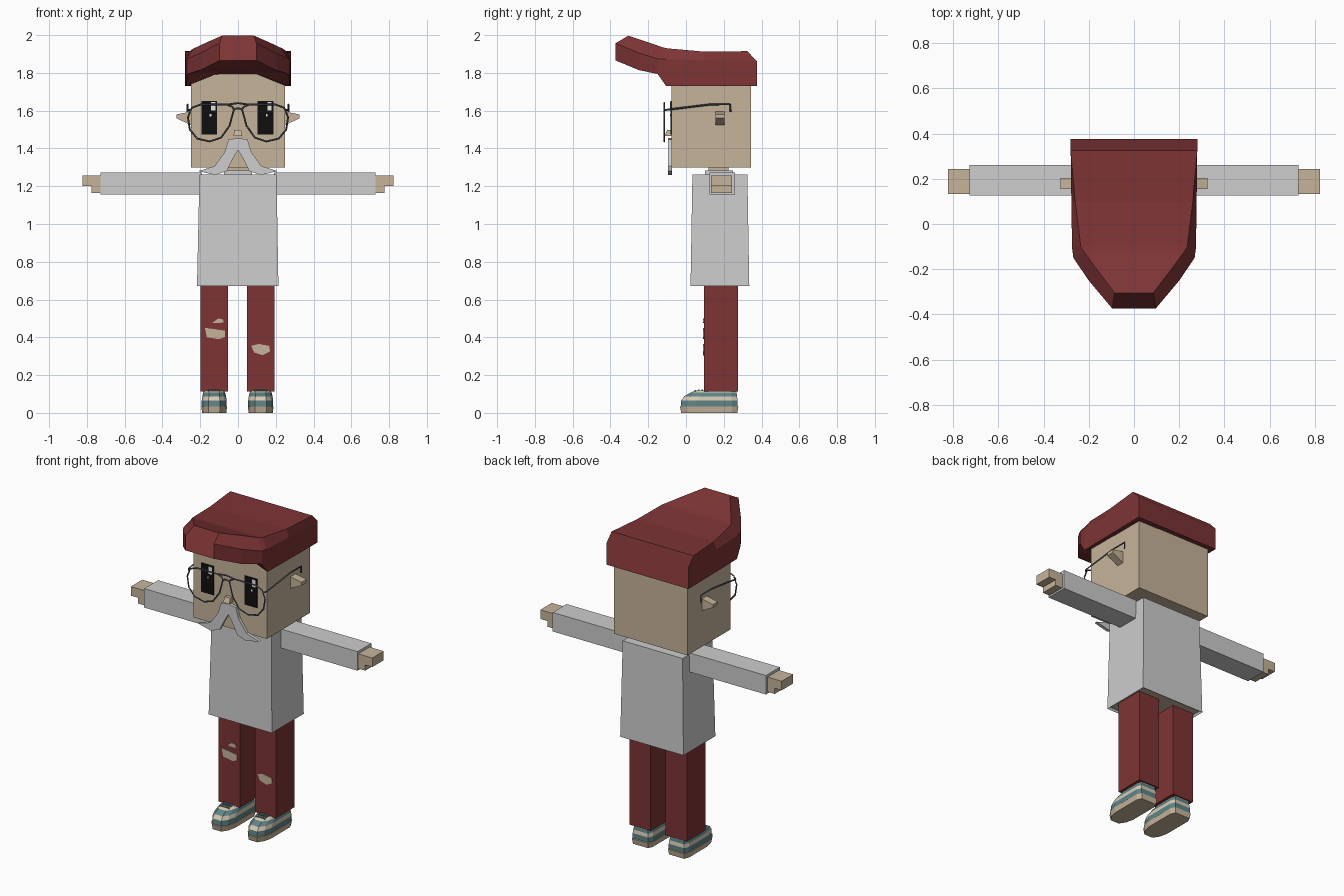
import bpy
import bmesh

default_cube = bpy.data.objects.get("Cube")
if default_cube:
    bpy.data.objects.remove(default_cube, do_unlink=True)


def make_material(name, red, green, blue):
    """Material from a display colour (0-255), stored as linear values."""
    linear = [((c / 255 + 0.055) / 1.055) ** 2.4 for c in (red, green, blue)] + [1.0]
    material = bpy.data.materials.new(name)
    material.use_nodes = True
    material.diffuse_color = linear
    shader = next(n for n in material.node_tree.nodes if n.type == "BSDF_PRINCIPLED")
    shader.inputs["Base Color"].default_value = linear
    shader.inputs["Roughness"].default_value = 0.9
    return material


SKIN = make_material("skin tan", 198, 180, 154)
SHIRT = make_material("light grey", 205, 205, 205)
RED = make_material("brick red", 126, 52, 53)
BLACK = make_material("eye black", 15, 15, 15)
WHITE = make_material("highlight white", 235, 235, 235)
WIRE = make_material("wire grey", 85, 86, 90)
TEAL = make_material("shoe teal", 96, 132, 134)
CREAM = make_material("shoe cream", 214, 203, 180)


def loft(name, rings, materials, cap=None, rim=None):
    """Join rings of points; one material per band, or one for all of them."""
    if not isinstance(materials, list):
        materials = [materials] * (len(rings) - 1)
    cap = cap or materials[-1]
    palette = list(dict.fromkeys(materials + [cap] + ([rim[1]] if rim else [])))
    bm = bmesh.new()
    loops = [[bm.verts.new(p) for p in ring] for ring in rings]
    count = len(loops[0])
    for low, high, material in zip(loops, loops[1:], materials):
        for i in range(count):
            j = (i + 1) % count
            face = bm.faces.new((low[i], low[j], high[j], high[i]))
            face.material_index = palette.index(material)
    bottom = bm.faces.new(loops[0][::-1])
    bottom.material_index = palette.index(materials[0])
    bm.faces.new(loops[-1]).material_index = palette.index(cap)
    bmesh.ops.recalc_face_normals(bm, faces=bm.faces[:])
    if rim:
        bmesh.ops.inset_region(bm, faces=[bottom], thickness=rim[0], depth=-rim[0])
        bottom.material_index = palette.index(rim[1])
    mesh = bpy.data.meshes.new(name)
    bm.to_mesh(mesh)
    bm.free()
    for material in palette:
        mesh.materials.append(material)
    obj = bpy.data.objects.new(name, mesh)
    bpy.context.collection.objects.link(obj)
    return obj


def rect(x0, x1, y0, y1, z):
    return [(x0, y0, z), (x1, y0, z), (x1, y1, z), (x0, y1, z)]


def box(name, x, y, z, material):
    return loft(name, [rect(*x, *y, z[0]), rect(*x, *y, z[1])], material)


def plate(name, outline, front, back, material):
    """Extrude an x-z outline along y."""
    return loft(name, [[(x, y, z) for x, z in outline] for y in (front, back)], material)


def wire(name, points, closed=False):
    curve = bpy.data.curves.new(name, "CURVE")
    curve.dimensions = "3D"
    curve.bevel_depth = 0.005
    curve.bevel_resolution = 0
    spline = curve.splines.new("POLY")
    spline.points.add(len(points) - 1)
    for slot, point in zip(spline.points, points):
        slot.co = (*point, 1)
    spline.use_cyclic_u = closed
    curve.materials.append(WIRE)
    obj = bpy.data.objects.new(name, curve)
    bpy.context.collection.objects.link(obj)
    bpy.ops.object.select_all(action="DESELECT")
    obj.select_set(True)
    bpy.context.view_layer.objects.active = obj
    bpy.ops.object.convert(target="MESH")


# Head, neck and torso
box("head", (-0.25, 0.25), (-0.077, 0.343), (1.3, 1.82), SKIN)
box("neck", (-0.065, 0.065), (0.12, 0.225), (1.25, 1.31), SKIN)
box("collar", (-0.075, 0.075), (0.1, 0.25), (1.25, 1.283), SHIRT)
loft("shirt", [rect(-0.217, 0.214, 0.024, 0.335, 0.672),
               rect(-0.204, 0.204, 0.034, 0.325, 1.262)], SHIRT, rim=(0.012, SKIN))


# Beret-like cap: cross-sections from back to front
def cap_ring(y, y_top, half, half_top, z_under, z_side, z_mid, z_top):
    inner = min(half * 0.45, 0.1)
    right = [(inner, y, z_under), (half, y, z_side), (half, y, z_mid), (half_top, y_top, z_top)]
    return right + [(-px, py, pz) for px, py, pz in reversed(right)]


loft("cap", [
    cap_ring(0.375, 0.325, 0.28, 0.28, 1.73, 1.73, 1.862, 1.915),
    cap_ring(0.1, 0.1, 0.277, 0.26, 1.75, 1.73, 1.868, 1.912),
    cap_ring(-0.105, -0.1, 0.274, 0.235, 1.8, 1.73, 1.872, 1.93),
    cap_ring(-0.15, -0.125, 0.268, 0.22, 1.805, 1.794, 1.875, 1.936),
    cap_ring(-0.25, -0.2, 0.2, 0.165, 1.825, 1.815, 1.905, 1.962),
    cap_ring(-0.373, -0.305, 0.097, 0.085, 1.866, 1.866, 1.957, 1.997),
], RED)

# Eyes with highlights, both on the same side of each eye
for side, x in (("right", -0.152), ("left", 0.145)):
    def eye_patch(part, x0, x1, z0, z1, front, material):
        box(f"{side}_{part}", (x + x0, x + x1), (front, -0.076), (z0, z1), material)

    eye_patch("eye", -0.042, 0.042, 1.475, 1.652, -0.083, BLACK)
    eye_patch("eye_highlight", 0.01, 0.033, 1.6, 1.645, -0.085, WHITE)
    eye_patch("eye_glint", 0.002, 0.012, 1.57, 1.582, -0.085, WHITE)

# Nose, deeper at its lower edge
loft("nose", [rect(-0.024, 0.02, -0.113, -0.07, 1.466),
              rect(-0.02, 0.017, -0.1, -0.07, 1.497)], SKIN)

LENS = [(0.022, 1.605), (0.03, 1.62), (0.06, 1.632), (0.2, 1.632), (0.245, 1.615),
        (0.265, 1.565), (0.255, 1.5), (0.215, 1.452), (0.15, 1.437), (0.09, 1.457),
        (0.045, 1.52)]
MOUSTACHE = [(0, 1.455), (0.05, 1.447), (0.071, 1.38), (0.124, 1.307), (0.209, 1.28),
             (0.12, 1.259), (0.06, 1.28), (0.025, 1.35), (0, 1.39)]

# Paired parts
for side, s in (("left", 1), ("right", -1)):
    plate(f"{side}_moustache", [(s * x, z) for x, z in MOUSTACHE], -0.094, -0.075, SHIRT)

    # Ear tapering outwards
    loft(f"{side}_ear", [
        [(s * x, y, z) for y, z in ((0.155, low), (0.203, low), (0.203, high), (0.155, high))]
        for x, low, high in ((0.24, 1.518, 1.597), (0.325, 1.56, 1.58))], SKIN)

    # Glasses rim and temple arm
    wire(f"{side}_lens_rim", [(s * x, -0.115, z) for x, z in LENS], closed=True)
    wire(f"{side}_temple", [(s * x, y, z) for x, y, z in (
        (0.255, -0.115, 1.603), (0.267, -0.1, 1.605), (0.267, 0.13, 1.633),
        (0.267, 0.235, 1.633), (0.267, 0.235, 1.592))])

    # Arm, hand and thumb
    def arm_box(part, near, far, y, z, material):
        box(f"{side}_{part}", sorted((s * near, s * far)), y, z, material)

    arm_box("sleeve", 0.19, 0.727, (0.125, 0.26), (1.155, 1.272), SHIRT)
    arm_box("hand", 0.72, 0.823, (0.132, 0.243), (1.2, 1.256), SKIN)
    arm_box("thumb", 0.72, 0.775, (0.132, 0.243), (1.165, 1.203), SKIN)

    # Trouser leg
    middle = s * 0.123 - 0.003
    box(f"{side}_trouser_leg", (middle - 0.072, middle + 0.072), (0.095, 0.275),
        (0.113, 0.69), RED)

    # Shoe: stacked outlines with a rounded toe and coloured bands
    def shoe_ring(z, toe, half, heel):
        outline = [(0.8, heel), (1, heel - 0.03), (1, toe + 0.085), (0.82, toe + 0.035),
                   (0.45, toe)]
        ring = [(half * x, y, z) for x, y in outline]
        ring += [(-px, py, pz) for px, py, pz in reversed(ring)]
        return [(middle + px, py, pz) for px, py, pz in ring]

    loft(f"{side}_shoe", [
        shoe_ring(0, -0.025, 0.064, 0.272), shoe_ring(0.033, -0.032, 0.068, 0.277),
        shoe_ring(0.035, -0.028, 0.066, 0.273), shoe_ring(0.066, -0.025, 0.066, 0.273),
        shoe_ring(0.088, -0.01, 0.063, 0.27), shoe_ring(0.108, 0.025, 0.058, 0.268),
        shoe_ring(0.118, 0.05, 0.052, 0.265)],
        [SKIN, SKIN, TEAL, CREAM, TEAL, CREAM], cap=CREAM)
    for k in range(3):
        y = 0.045 + k * 0.018
        box(f"{side}_lace_{k + 1}", (middle - 0.032, middle + 0.032), (y, y + 0.008),
            (0.1, 0.121 + k * 0.002), TEAL)

# Bridges joining the lenses
wire("glasses_bridge", [(x, -0.115, z) for x, z in (
    (-0.022, 1.605), (-0.01, 1.612), (0.01, 1.612), (0.022, 1.605))])
wire("glasses_top_bar", [(x, -0.115, z) for x, z in (
    (-0.06, 1.632), (0, 1.64), (0.06, 1.632))])

# Torn patches showing the knees
plate("right_knee_rip", [(-0.175, 0.45), (-0.12, 0.443), (-0.07, 0.435), (-0.07, 0.402),
                         (-0.1, 0.39), (-0.165, 0.4)], 0.091, 0.097, SKIN)
plate("right_upper_rip", [(-0.135, 0.477), (-0.105, 0.5), (-0.08, 0.495), (-0.075, 0.48),
                          (-0.1, 0.475)], 0.091, 0.097, SKIN)
plate("left_knee_rip", [(0.07, 0.355), (0.11, 0.365), (0.165, 0.355), (0.17, 0.325),
                        (0.13, 0.305), (0.085, 0.32)], 0.091, 0.097, SKIN)
